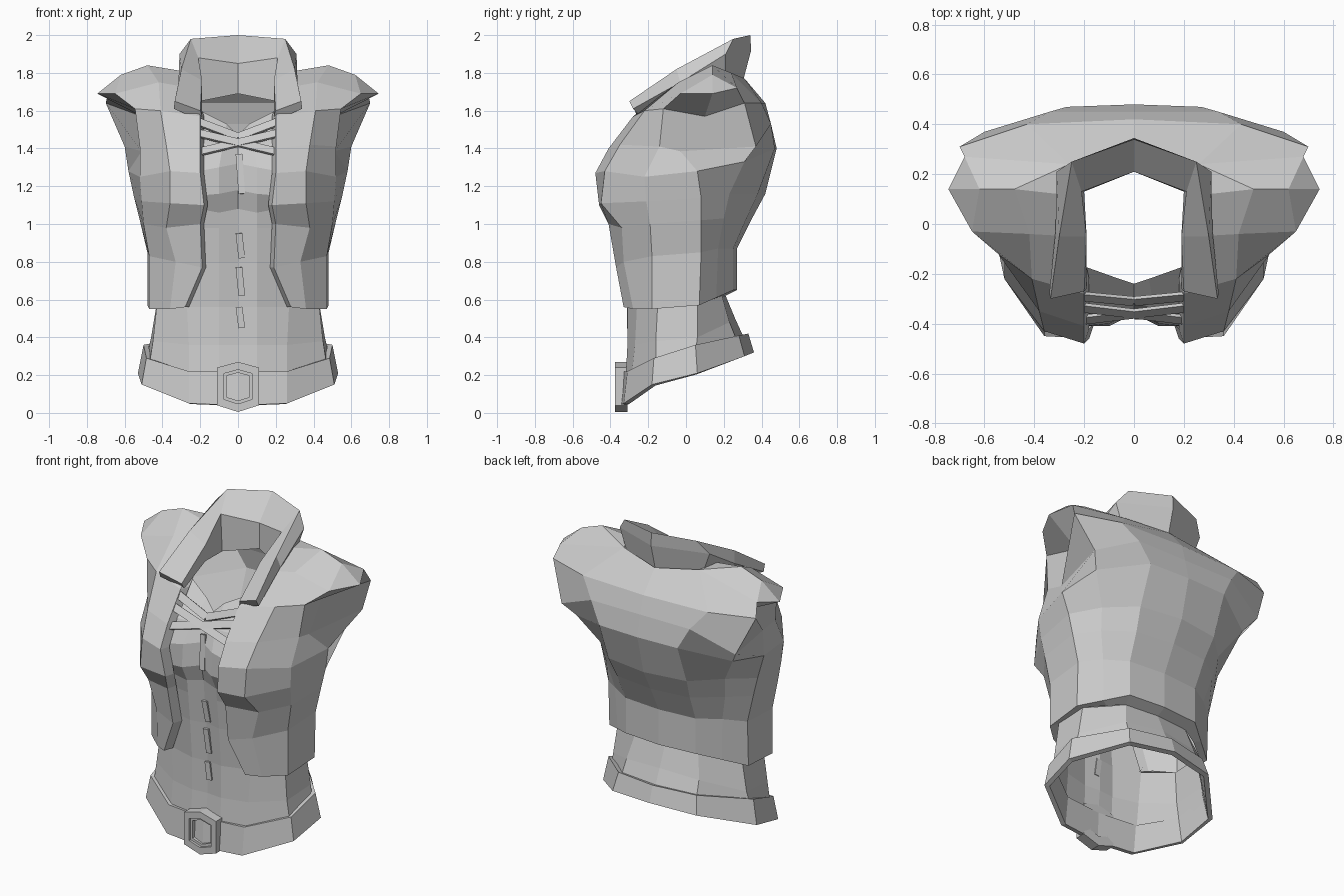
import bpy
import bmesh
from mathutils import Vector, Matrix

old_cube = bpy.data.objects.get("Cube")
if old_cube:
    bpy.data.objects.remove(old_cube, do_unlink=True)

GREY = (0.6, 0.6, 0.6, 1.0)
grey = bpy.data.materials.new("plain_grey")
grey.use_nodes = True
grey.diffuse_color = GREY
for node in grey.node_tree.nodes:
    if node.type == 'BSDF_PRINCIPLED':
        node.inputs["Base Color"].default_value = GREY


def finish(name, bm, mirror=False, thickness=0):
    """Turn a bmesh into a flat-shaded object, mirrored and thickened on request."""
    mesh = bpy.data.meshes.new(name)
    bm.to_mesh(mesh)
    bm.free()
    mesh.materials.append(grey)
    obj = bpy.data.objects.new(name, mesh)
    bpy.context.collection.objects.link(obj)
    if mirror:
        mod = obj.modifiers.new("Mirror", 'MIRROR')
        mod.use_clip = True
    if thickness:
        mod = obj.modifiers.new("Solidify", 'SOLIDIFY')
        mod.thickness = thickness
        mod.offset = -1
    return obj


def loft(bm, columns, ring=False, loop=False, cap=False):
    """Skin quads between neighbouring columns of points; ring closes each column."""
    grid = [[bm.verts.new(p) for p in column] for column in columns]
    rows = len(grid[0])
    pairs = list(zip(grid, grid[1:]))
    if loop:
        pairs.append((grid[-1], grid[0]))
    for a, b in pairs:
        for r in range(rows if ring else rows - 1):
            s = (r + 1) % rows
            bm.faces.new((a[r], b[r], b[s], a[s]))
    if cap:
        bm.faces.new(grid[0])
    if ring:
        bmesh.ops.recalc_face_normals(bm, faces=bm.faces[:])
    return grid


def strap(name, start, end, width, depth, facing):
    """Flat bar between two points, its broad side turned to the facing direction."""
    start, end = Vector(start), Vector(end)
    along = (end - start).normalized()
    across = along.cross(Vector(facing)).normalized()
    out = across.cross(along)
    frame = Matrix((across * width, out * depth, along * (end - start).length)).transposed()
    bm = bmesh.new()
    bmesh.ops.create_cube(bm, size=1, matrix=Matrix.Translation((start + end) / 2) @ frame.to_4x4())
    bmesh.ops.recalc_face_normals(bm, faces=bm.faces[:])
    return finish(name, bm)


# Vest: vertical profiles from the open front edge round to the spine,
# each starting where the hem folds in to the waist; the flank sinks into the armhole
front_edge = [(.27, -.27, .57), (.28, -.33, .56), (.19, -.37, .77), (.2, -.41, 1), (.18, -.46, 1.1),
              (.2, -.48, 1.27), (.2, -.41, 1.4), (.2, -.28, 1.57), (.25, -.05, 1.72)]
chest = [(.33, -.23, .58), (.36, -.28, .55), (.33, -.33, .8), (.38, -.34, .98), (.36, -.45, 1.11),
         (.36, -.43, 1.28), (.38, -.35, 1.42), (.41, -.22, 1.6), (.42, -.04, 1.75)]
front_side = [(.43, -.15, .57), (.47, -.18, .55), (.47, -.18, .83), (.5, -.19, 1), (.51, -.21, 1.12),
              (.52, -.22, 1.25), (.52, -.14, 1.41), (.545, -.12, 1.61), (.65, -.03, 1.69)]
flank = [(.43, .06, .58), (.48, .07, .57), (.48, .08, .85), (.52, .08, 1.02), (.55, .08, 1.14),
         (.58, .06, 1.28), (.51, -.03, 1.385), (.51, .1, 1.57), (.745, .14, 1.69)]
back_side = [(.32, .14, .6), (.36, .16, .61), (.37, .17, .87), (.41, .2, 1.03), (.43, .23, 1.16),
             (.54, .31, 1.33), (.6, .37, 1.41), (.7, .31, 1.64), (.68, .27, 1.72)]
shoulder_blade = [(.22, .19, .62), (.24, .25, .65), (.24, .25, .87), (.25, .32, 1.03), (.27, .38, 1.16),
                  (.27, .47, 1.4), (.34, .45, 1.53), (.43, .4, 1.64), (.26, .24, 1.8)]
spine = [(0, .21, .62), (0, .27, .65), (0, .27, .87), (0, .35, 1.03), (0, .42, 1.16),
         (0, .48, 1.4), (0, .45, 1.53), (0, .42, 1.64), (0, .31, 1.77)]
# The front edge turns in toward the chest
rim = [(x - .02, y + .06, z) for x, y, z in front_edge]

bm = bmesh.new()
grid = loft(bm, [rim, front_edge, chest, front_side, flank, back_side, shoulder_blade, spine])
edge, front, corner, tip, rear, blade = [column[-1] for column in grid[1:-1]]
# Shoulder ridge closes the front of the vest onto the back
neck, crest, slope = [bm.verts.new(p) for p in
                      ((.3, .12, 1.81), (.48, .14, 1.84), (.62, .14, 1.79))]
for face in ((edge, front, crest, neck), (front, corner, slope, crest),
             (corner, tip, slope), (tip, rear, slope),
             (rear, blade, crest, slope), (blade, neck, crest)):
    bm.faces.new(face)
finish("vest", bm, mirror=True)

# Chest and stomach showing through the open vest
breastbone = [(0, -.3, .56), (0, -.31, .8), (0, -.33, .98), (0, -.34, 1.08),
              (0, -.36, 1.18), (0, -.35, 1.32), (0, -.31, 1.4), (0, -.24, 1.47)]
muscle = [(.1, -.31, .56), (.1, -.33, .8), (.1, -.35, .98), (.1, -.36, 1.06),
          (.1, -.41, 1.16), (.1, -.4, 1.3), (.08, -.34, 1.42), (.06, -.22, 1.53)]
under_vest = [(.27, -.26, .56), (.22, -.3, .8), (.22, -.33, .98), (.21, -.36, 1.08),
              (.21, -.4, 1.15), (.21, -.41, 1.28), (.21, -.34, 1.42), (.2, -.17, 1.6)]
bm = bmesh.new()
loft(bm, [breastbone, muscle, under_vest])
finish("chest_panel", bm, mirror=True)

# Waist tube flaring down into the belt
bm = bmesh.new()
loft(bm, [
    [(0, -.32, .16), (0, -.3, .36), (0, -.3, .56)],
    [(.1, -.32, .17), (.1, -.31, .36), (.1, -.31, .56)],
    [(.26, -.29, .18), (.26, -.27, .36), (.27, -.26, .56)],
    [(.47, -.16, .25), (.45, -.16, .38), (.43, -.15, .57)],
    [(.48, .05, .31), (.46, .06, .4), (.43, .06, .58)],
    [(.26, .27, .38), (.25, .23, .48), (.22, .19, .62)],
    [(0, .31, .39), (0, .26, .5), (0, .21, .62)],
])
finish("waist", bm, mirror=True)

# Belt, rising toward the back
bm = bmesh.new()
loft(bm, [
    [(0, -.35, .04), (0, -.34, .22)],
    [(.26, -.33, .05), (.26, -.31, .22)],
    [(.51, -.18, .15), (.485, -.17, .29)],
    [(.53, .06, .21), (.5, .05, .36)],
    [(.29, .31, .3), (.27, .28, .41)],
    [(0, .36, .32), (0, .33, .42)],
])
finish("belt", bm, mirror=True, thickness=.03)

# Six-sided buckle frame with a stepped inner lip
MIDDLE = .14
outline = [(0, .005), (.11, .04), (.11, .24), (0, .27), (-.11, .24), (-.11, .04)]
for name, outer, inner, y_front in (("buckle", 1, .68, -.375), ("buckle_lip", .7, .56, -.36)):
    sections = []
    for x, z in outline:
        def at(scale, y):
            return (x * scale, y, MIDDLE + (z - MIDDLE) * scale)
        sections.append([at(outer, y_front), at(outer, -.31), at(inner, -.31), at(inner, y_front)])
    bm = bmesh.new()
    loft(bm, sections, ring=True, loop=True)
    finish(name, bm)

# Folded collar: each section runs stand foot, inner rim, top rim, flap edge, outer foot
bm = bmesh.new()
loft(bm, [
    [(.19, -.26, 1.57), (.2, -.27, 1.6), (.335, -.3, 1.65), (.34, -.28, 1.61), (.27, -.25, 1.58)],
    [(.19, -.05, 1.66), (.19, -.05, 1.76), (.3, -.05, 1.82), (.315, -.03, 1.75), (.27, -.02, 1.7)],
    [(.2, .13, 1.65), (.21, .13, 1.88), (.25, .25, 1.98), (.31, .21, 1.9), (.26, .21, 1.76)],
    [(0, .21, 1.69), (0, .21, 1.85), (0, .34, 2), (0, .345, 1.92), (0, .3, 1.75)],
], ring=True, cap=True)
finish("collar", bm, mirror=True)

# Crossed laces lying on the slope of the upper chest
SLOPE = (0, -.8, .6)
for side, label in ((1, "left"), (-1, "right")):
    strap("cross_lace_" + label, (-.21 * side, -.335, 1.48), (.21 * side, -.385, 1.38), .045, .015, SLOPE)
    strap("upper_lace_" + label, (.21 * side, -.29, 1.54), (0, -.31, 1.46), .045, .015, SLOPE)

# Lace tabs down the centre line
for i, (low, high, y_low, y_high) in enumerate((
        (.45, .56, -.305, -.305), (.62, .77, -.31, -.32),
        (.82, .95, -.32, -.335), (1.16, 1.37, -.375, -.35))):
    strap("centre_tab_%d" % (i + 1), (.02, y_low, low), (.005, y_high, high), .035, .015, (0, -1, 0))
